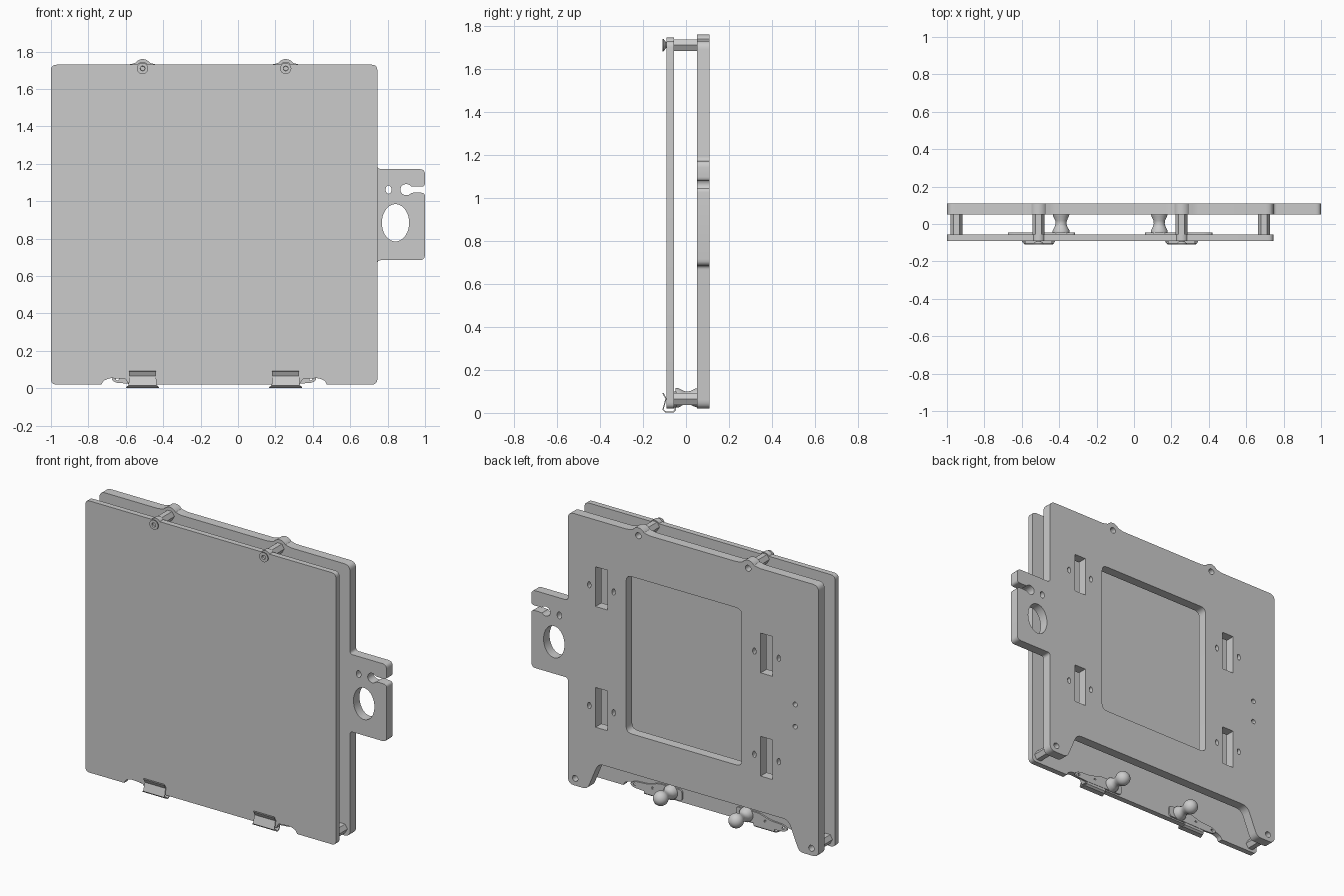
import bpy, bmesh
from math import sin, cos, pi, radians
from mathutils import Vector, Matrix

if "Cube" in bpy.data.objects:
    bpy.data.objects.remove(bpy.data.objects["Cube"])

MID = -0.1275            # symmetry line of the plates in x
L, R = -1.0, 0.745       # plate sides
B, T = 0.02, 1.73        # plate bottom and top


def finish(name, mesh, smooth=True):
    ob = bpy.data.objects.new(name, mesh)
    bpy.context.scene.collection.objects.link(ob)
    bpy.context.view_layer.objects.active = ob
    bpy.ops.object.select_all(action='DESELECT')
    ob.select_set(True)
    if smooth:
        bpy.ops.object.shade_smooth_by_angle(angle=radians(30))
    return ob


def fillet(points, steps=5):
    """Round each (x, z, radius) corner of a closed outline."""
    out, n = [], len(points)
    for i, (x, z, r) in enumerate(points):
        p = Vector((x, z))
        if r == 0:
            out.append(p)
            continue
        a = Vector(points[i - 1][:2]) - p
        b = Vector(points[(i + 1) % n][:2]) - p
        r = min(r, a.length * 0.49, b.length * 0.49)
        s, e = p + a.normalized() * r, p + b.normalized() * r
        for k in range(steps + 1):
            t = k / steps
            out.append(s * (1 - t) ** 2 + p * 2 * t * (1 - t) + e * t * t)
    return out


def arc(cx, cz, rx, rz, a0=0, a1=360, n=24):
    full = a1 - a0 == 360
    return [(cx + rx * cos(radians(a0 + (a1 - a0) * k / n)),
             cz + rz * sin(radians(a0 + (a1 - a0) * k / n)), 0) for k in range(n if full else n + 1)]


def rect(x0, x1, z0, z1, r):
    return [(x0, z0, r), (x1, z0, r), (x1, z1, r), (x0, z1, r)]


def plate(name, loops, y0, y1):
    """Extrude an outline (first loop) with holes (other loops) from y0 to y1."""
    cu = bpy.data.curves.new(name, 'CURVE')
    cu.dimensions, cu.fill_mode, cu.extrude = '2D', 'BOTH', (y1 - y0) / 2
    for loop in loops:
        pts = fillet(loop)
        sp = cu.splines.new('POLY')
        sp.points.add(len(pts) - 1)
        for q, p in zip(sp.points, pts):
            q.co = (p.x, p.y, 0, 1)
        sp.use_cyclic_u = True
    tmp = bpy.data.objects.new(name + "_outline", cu)
    bpy.context.scene.collection.objects.link(tmp)
    dg = bpy.context.evaluated_depsgraph_get()
    me = bpy.data.meshes.new_from_object(tmp.evaluated_get(dg))
    bpy.data.objects.remove(tmp)
    bm = bmesh.new()
    bm.from_mesh(me)
    bmesh.ops.remove_doubles(bm, verts=bm.verts, dist=1e-5)
    bm.transform(Matrix.Translation((0, (y0 + y1) / 2, 0)) @ Matrix.Rotation(pi / 2, 4, 'X'))
    bmesh.ops.recalc_face_normals(bm, faces=bm.faces)
    bm.to_mesh(me)
    bm.free()
    return finish(name, me)


def lathe(name, x, z, profile, sides=24, turn=0.0):
    """Revolve (y, radius) rings about an axis along y."""
    bm = bmesh.new()
    rings = [[bm.verts.new((x + r * cos(turn + 2 * pi * k / sides), y,
                            z + r * sin(turn + 2 * pi * k / sides))) for k in range(sides)]
             for y, r in profile]
    for a, b in zip(rings, rings[1:]):
        for k in range(sides):
            bm.faces.new((a[k], a[k - 1], b[k - 1], b[k]))
    bm.faces.new(rings[0])
    bm.faces.new(rings[-1])
    bmesh.ops.recalc_face_normals(bm, faces=bm.faces)
    me = bpy.data.meshes.new(name)
    bm.to_mesh(me)
    bm.free()
    return finish(name, me)


def mx(x, side):
    return MID + side * (x - MID)


def mirrored(points, side):
    return [(mx(x, side), z, r) for x, z, r in points]


# Front cover plate with two top ears and two bottom notches
notch = [(0.475, B, 0), (0.465, 0.04, 0.01), (0.43, 0.055, 0.015), (0.345, 0.05, 0.01), (0.33, B, 0)]
front = [(L, B, 0.03)] + mirrored(notch, -1) + notch[::-1] + [(R, B, 0.03), (R, T, 0.03)]
for sx in (0.255, -0.51):
    front += [(sx + 0.028, T, 0)] + arc(sx, 1.711, 0.034, 0.034, 40, 140, 10) + [(sx - 0.028, T, 0)]
front += [(L, T, 0.03)]
plate("front_plate", [front], -0.09, -0.055)

# Back plate with handle tab, screw ears, window, slots and foot cut-out
back = [(L, B, 0.04), (-0.865, B, 0.03), (-0.79, 0.2, 0.04), (0.535, 0.2, 0.04), (0.61, B, 0.03),
        (R, B, 0.04), (R, 0.685, 0.02), (1.0, 0.685, 0.03), (1.0, 1.045, 0.02), (0.955, 1.047, 0.01)]
back += arc(0.9, 1.062, 0.032, 0.03, -35, -325, 18)
back += [(0.955, 1.078, 0.01), (1.0, 1.078, 0.02), (1.0, 1.172, 0.03), (R, 1.172, 0.02), (R, T, 0.04)]
for sx in (0.255, -0.51):
    back += [(sx + 0.075, T, 0.02)] + arc(sx, 1.712, 0.048, 0.048, 35, 145, 12) + [(sx - 0.075, T, 0.02)]
back += [(L, T, 0.04)]
loops = [back, rect(-0.465, 0.34, 0.45, 1.44, 0.04),
         arc(0.842, 0.885, 0.073, 0.1, n=36), arc(0.805, 1.062, 0.016, 0.022)]
for cx, cz in ((0.512, 1.31), (0.512, 0.55), (-0.638, 1.2), (-0.638, 0.55)):
    loops.append(rect(cx - 0.041, cx + 0.041, cz - 0.125, cz + 0.125, 0))
    loops += [arc(cx + s * 0.085, cz, 0.012, 0.02, n=16) for s in (-1, 1)]
loops += [arc(-0.837, z, 0.015, 0.015, n=16) for z in (0.94, 0.8)]
posts = [(-0.95, 0.065), (0.695, 0.065), (-0.51, 1.71), (0.255, 1.71)]
loops += [arc(x, z, 0.019, 0.019, n=16) for x, z in posts]
plate("back_plate", loops, 0.05, 0.11)

# Hexagonal standoffs between the plates
for x, z in posts:
    lathe("standoff", x, z, [(-0.055, 0.032), (0.052, 0.032)], 6)

# Flared screw heads with a small socket
for x, z in posts[2:]:
    lathe("screw_head", x, z, [(-0.07, 0.014), (-0.093, 0.014), (-0.105, 0.03), (-0.11, 0.03),
                               (-0.11, 0.013), (-0.1, 0.012)])

# Spring clips and release knobs along the bottom edge
strip = [(0.06, 0.03, 0.02), (0.33, 0.025, 0.01), (0.4, 0.03, 0.02), (0.425, 0.05, 0.02),
         (0.39, 0.07, 0.02), (0.3, 0.075, 0.02), (0.22, 0.1, 0.02), (0.06, 0.1, 0.02)]
hook = [(-0.05, 0.06, 0.072), (-0.05, 0.012, 0.072), (-0.06, 0.004, 0.075), (-0.094, 0.004, 0.088),
        (-0.107, 0.015, 0.075), (-0.093, 0.066, 0.072), (-0.107, 0.092, 0.072)]
for side, label in ((1, "right"), (-1, "left")):
    plate(label + "_clip_strip", [mirrored(strip, side),
                                  mirrored(arc(0.39, 0.05, 0.008, 0.008, n=12), side),
                                  mirrored(arc(0.265, 0.06, 0.008, 0.008, n=12), side)], -0.055, -0.045)
    cx = mx(0.255, side)
    me = bpy.data.meshes.new("clip_hook")
    verts = [(cx + s * w, y, z) for y, z, w in hook for s in (-1, 1)]
    me.from_pydata(verts, [], [(2 * i, 2 * i + 1, 2 * i + 3, 2 * i + 2) for i in range(len(hook) - 1)])
    ob = finish(label + "_clip_hook", me, smooth=False)
    sol = ob.modifiers.new("thickness", 'SOLIDIFY')
    sol.thickness, sol.offset = 0.006, 0
    ball = [(0.058 + 0.045 * sin(a), 0.045 * cos(a)) for a in [radians(d) for d in range(-20, 90, 12)]]
    lathe(label + "_knob", mx(0.135, side), 0.07,
          [(-0.048, 0.045), (-0.035, 0.045), (-0.015, 0.034), (0.0, 0.029), (0.018, 0.031)] + ball)
